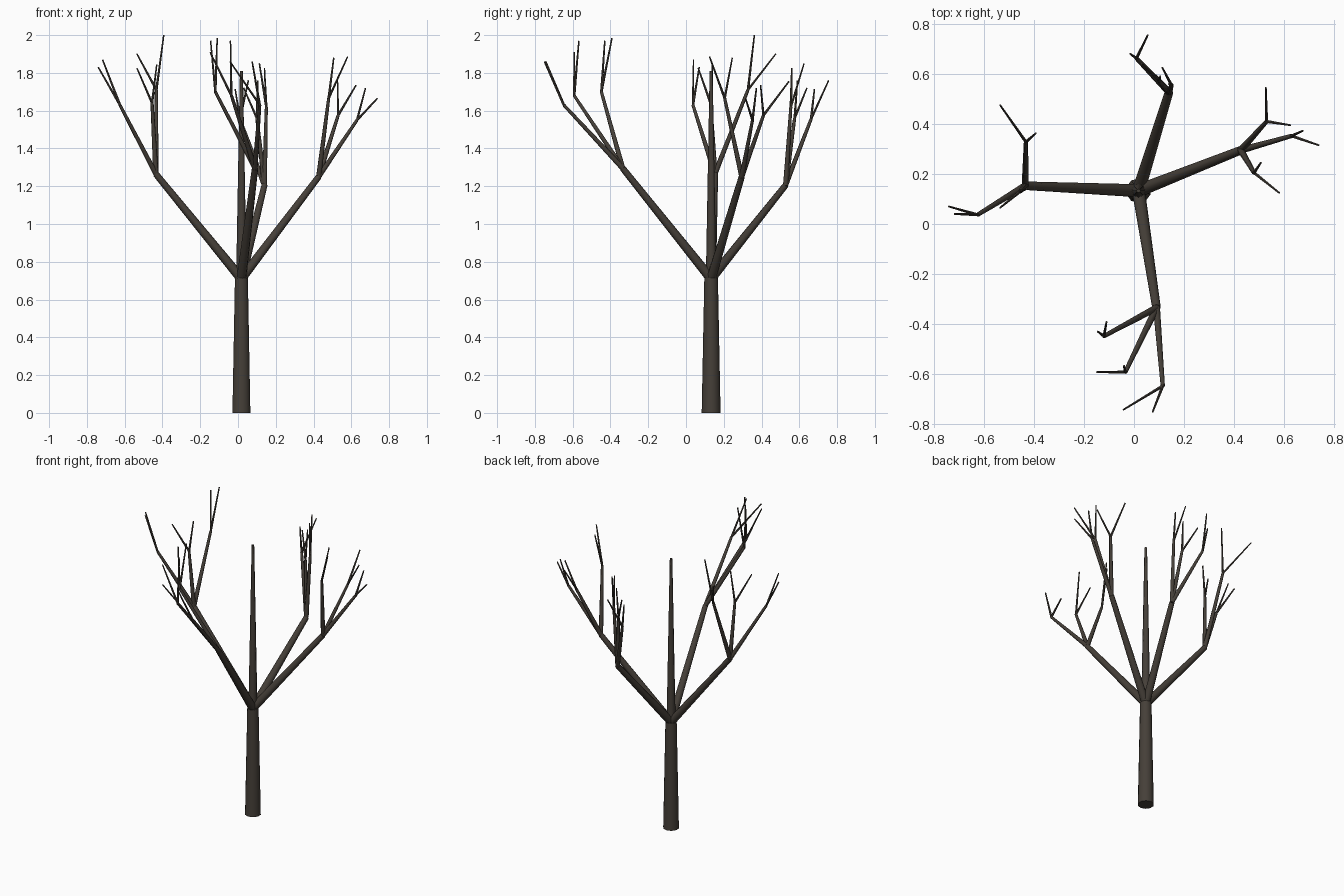
import bpy, bmesh
from mathutils import Vector, Matrix

bark = bpy.data.materials.new("dark_bark")
bark.diffuse_color = (0.06, 0.05, 0.04, 1)


def tapered(bm, a, b, r1, r2, sides):
    """Add a capped tapered cylinder running from a to b."""
    a, b = Vector(a), Vector(b)
    d = b - a
    rot = d.to_track_quat('Z', 'Y').to_matrix().to_4x4()
    bmesh.ops.create_cone(bm, cap_ends=True, segments=sides, radius1=r1, radius2=r2,
                          depth=d.length, matrix=Matrix.Translation((a + b) / 2) @ rot)


def make(name, segments):
    bm = bmesh.new()
    for s in segments:
        tapered(bm, *s)
    me = bpy.data.meshes.new(name)
    bm.to_mesh(me)
    bm.free()
    ob = bpy.data.objects.new(name, me)
    bpy.context.collection.objects.link(ob)
    me.materials.append(bark)
    bpy.context.view_layer.objects.active = ob
    ob.select_set(True)
    bpy.ops.object.shade_smooth_by_angle(angle=0.9)
    ob.select_set(False)


X, Y = 0.018, 0.133
FORK = (X, Y, 0.71)

# Trunk and central leader
make("trunk", [((X, Y, 0), (X, Y, 0.715), 0.05, 0.036, 10)])
make("central_leader", [(FORK, (X, Y, 1.81), 0.028, 0.008, 8)])

# Each limb: end point, then its branches as (end, twig tip, twig tip)
limbs = {
    "left": ((-0.435, 0.153, 1.265), [
        ((-0.432, 0.328, 1.71), (-0.535, 0.475, 1.90), (-0.393, 0.362, 2.0)),
        ((-0.625, 0.037, 1.63), (-0.74, 0.07, 1.83), (-0.717, 0.04, 1.87)),
        ((-0.455, 0.13, 1.64), (-0.535, 0.065, 1.825), (-0.43, 0.14, 1.845))]),
    "right": ((0.427, 0.295, 1.25), [
        ((0.53, 0.41, 1.575), (0.527, 0.545, 1.755), (0.625, 0.395, 1.735)),
        ((0.63, 0.352, 1.55), (0.738, 0.315, 1.665), (0.675, 0.373, 1.72)),
        ((0.48, 0.205, 1.665), (0.58, 0.125, 1.885), (0.507, 0.245, 1.88))]),
    "back": ((0.14, 0.527, 1.205), [
        ((0.01, 0.662, 1.555), (0.055, 0.755, 1.76), (-0.015, 0.68, 1.715)),
        ((0.10, 0.575, 1.56), (0.03, 0.64, 1.72), (0.105, 0.59, 1.76)),
        ((0.15, 0.555, 1.62), (0.14, 0.56, 1.825), (0.113, 0.625, 1.85))]),
    "front": ((0.09, -0.335, 1.295), [
        ((-0.12, -0.448, 1.70), (-0.11, -0.392, 1.985), (-0.145, -0.43, 1.97)),
        ((-0.035, -0.592, 1.68), (-0.148, -0.592, 1.91), (-0.04, -0.567, 1.97)),
        ((0.115, -0.647, 1.63), (-0.042, -0.742, 1.86), (0.075, -0.75, 1.86))]),
}
for side, (end, branches) in limbs.items():
    make(side + "_limb", [(FORK, end, 0.026, 0.017, 8)])
    make(side + "_branches", [(end, b[0], 0.014, 0.0085, 8) for b in branches])
    make(side + "_twigs", [(b[0], t, 0.007, 0.004, 6) for b in branches for t in b[1:]])
